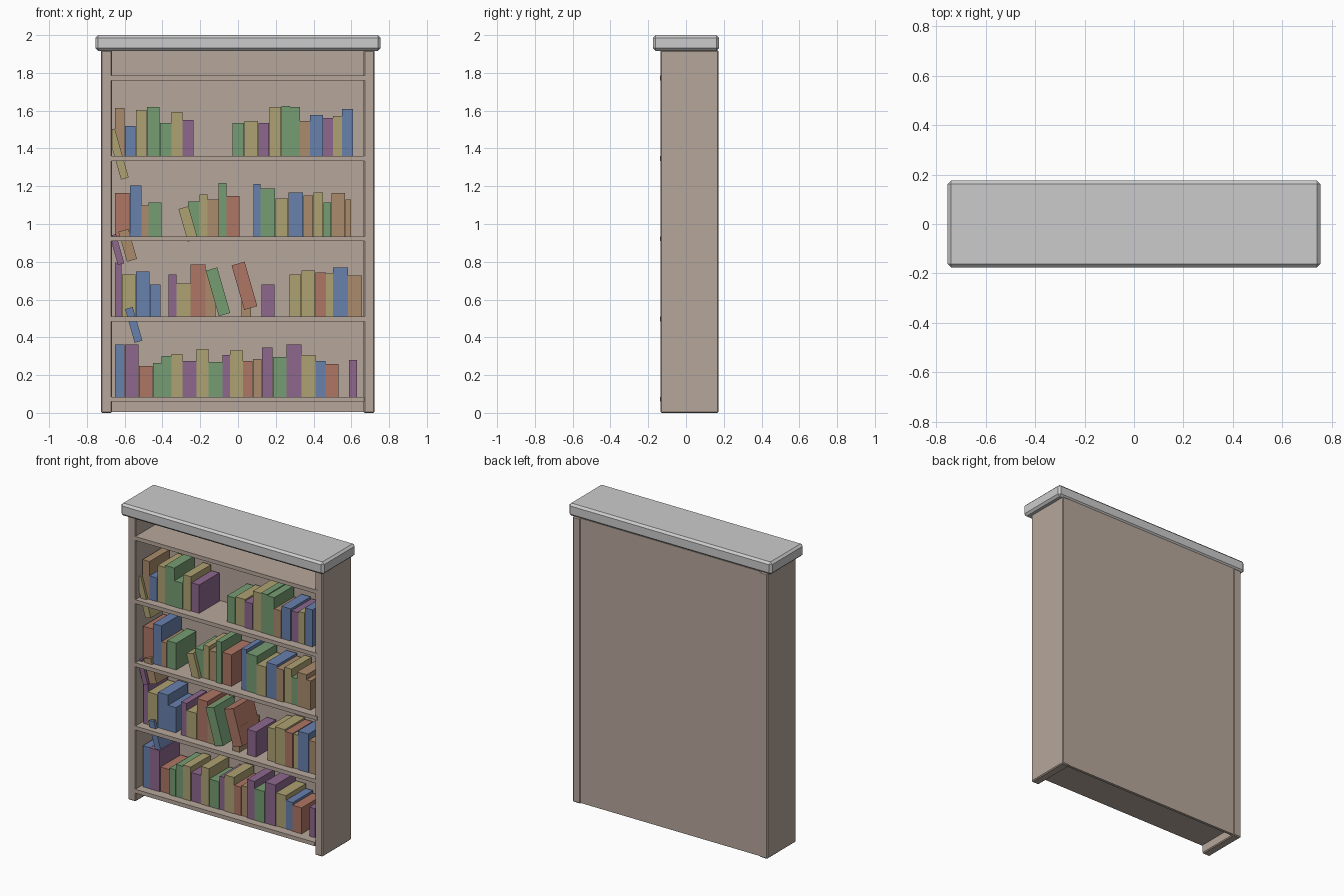
import bpy, random
from math import radians

random.seed(4)


def material(name, rgb):
    m = bpy.data.materials.new(name)
    m.diffuse_color = (*rgb, 1)
    return m


wood = material("wood", (0.47, 0.39, 0.33))
COLOURS = {
    "r": material("red_cover", (0.42, 0.18, 0.13)),
    "g": material("green_cover", (0.18, 0.34, 0.17)),
    "b": material("blue_cover", (0.14, 0.22, 0.42)),
    "p": material("purple_cover", (0.27, 0.14, 0.27)),
    "y": material("yellow_cover", (0.42, 0.36, 0.17)),
    "o": material("brown_cover", (0.40, 0.26, 0.15)),
}

# unit cube template
CUBE = [(x, y, z) for x in (-.5, .5) for y in (-.5, .5) for z in (-.5, .5)]
FACES = [(0, 1, 3, 2), (4, 6, 7, 5), (0, 4, 5, 1), (2, 3, 7, 6), (0, 2, 6, 4), (1, 5, 7, 3)]


def box(name, lo, hi, mat=None, bevel=0, tilt=0):
    size = [b - a for a, b in zip(lo, hi)]
    me = bpy.data.meshes.new(name)
    me.from_pydata([[c * s for c, s in zip(v, size)] for v in CUBE], [], FACES)
    if mat:
        me.materials.append(mat)
    ob = bpy.data.objects.new(name, me)
    ob.location = [(a + b) / 2 for a, b in zip(lo, hi)]
    ob.rotation_euler.y = radians(tilt)
    bpy.context.collection.objects.link(ob)
    if bevel:
        mod = ob.modifiers.new("chamfer", "BEVEL")
        mod.width, mod.segments = bevel, 1
    return ob


# case: top slab, sides, back
box("top_slab", (-.755, -.175, 1.917), (.755, .175, 2), bevel=.014)
for side, x in (("left", -.6965), ("right", .6945)):
    box(side + "_side", (x - .029, -.135, 0), (x + .029, .173, 1.92), wood, bevel=.006)
box("back_panel", (-.68, .15, .005), (.68, .168, 1.92), wood)

# shelves, their right ends let into the side
for i, (z, x1) in enumerate(((.085, .667), (.51, .675), (.935, .685), (1.36, .69), (1.785, .69))):
    box(f"shelf_{i + 1}", (-.672, -.137, z - .026), (x1, .16, z), wood)


# runs of upright books: widths and heights in millimetres
def run(x, z, colours, widths, heights):
    for c, w, h in zip(colours, widths, heights):
        front = -.08 + random.uniform(-.006, .006)
        box("book", (x, front, z), (x + w / 1000 - .001, front + .213, z + h / 1000), COLOURS[c])
        x += w / 1000


run(-.652, 1.36, "obyggyp", (53, 58, 58, 69, 63, 58, 58),
    (254, 159, 244, 260, 175, 233, 191))
run(-.029, 1.36, "gypyggobpyb", (63, 74, 58, 63, 47, 53, 53, 69, 53, 47, 58),
    (175, 185, 175, 260, 265, 260, 185, 217, 201, 212, 249))
run(-.652, .935, "rbog", (79, 63, 37, 69), (228, 270, 164, 180))
run(-.266, .935, "gyogr", (63, 42, 58, 42, 69), (185, 222, 196, 281, 212))
run(.082, .935, "bgyboygoo", (37, 79, 69, 79, 53, 53, 42, 74, 32),
    (276, 254, 201, 233, 217, 233, 180, 228, 196))
run(-.652, .51, "pybb", (37, 74, 74, 58), (286, 222, 238, 170))
run(-.367, .51, "pyro", (42, 74, 79, 53), (222, 175, 275, 245))
run(.018, .51, "o", (53,), (170,))
run(.124, .51, "p", (69,), (170,))
run(.272, .51, "yyrybo", (63, 74, 58, 37, 79, 74), (222, 244, 233, 228, 260, 217))
run(-.652, .085, "bprggypygpyropgpybr",
    (53, 74, 74, 47, 53, 58, 74, 63, 74, 40, 69, 52, 47, 58, 74, 79, 74, 53, 69),
    (276, 276, 164, 180, 217, 228, 191, 254, 185, 222, 244, 191, 201, 260, 212, 276, 222, 191, 175))
run(.588, .085, "p", (42,), (196,))

# leaning books: centre x, centre z, width, height, depth
for c, x, z, w, h, d in (
        ("y", -.636, 1.37, .042, .27, .17), ("o", -.584, .887, .055, .165, .17),
        ("p", -.641, .865, .035, .16, .17), ("b", -.552, .466, .042, .185, .17),
        ("y", -.264, 1.0, .055, .18, .17), ("g", -.106, .641, .063, .25, .21),
        ("r", .034, .673, .072, .245, .21)):
    box("leaning_book", (x - w / 2, -.1, z - h / 2), (x + w / 2, d - .1, z + h / 2),
        COLOURS[c], tilt=-16)
